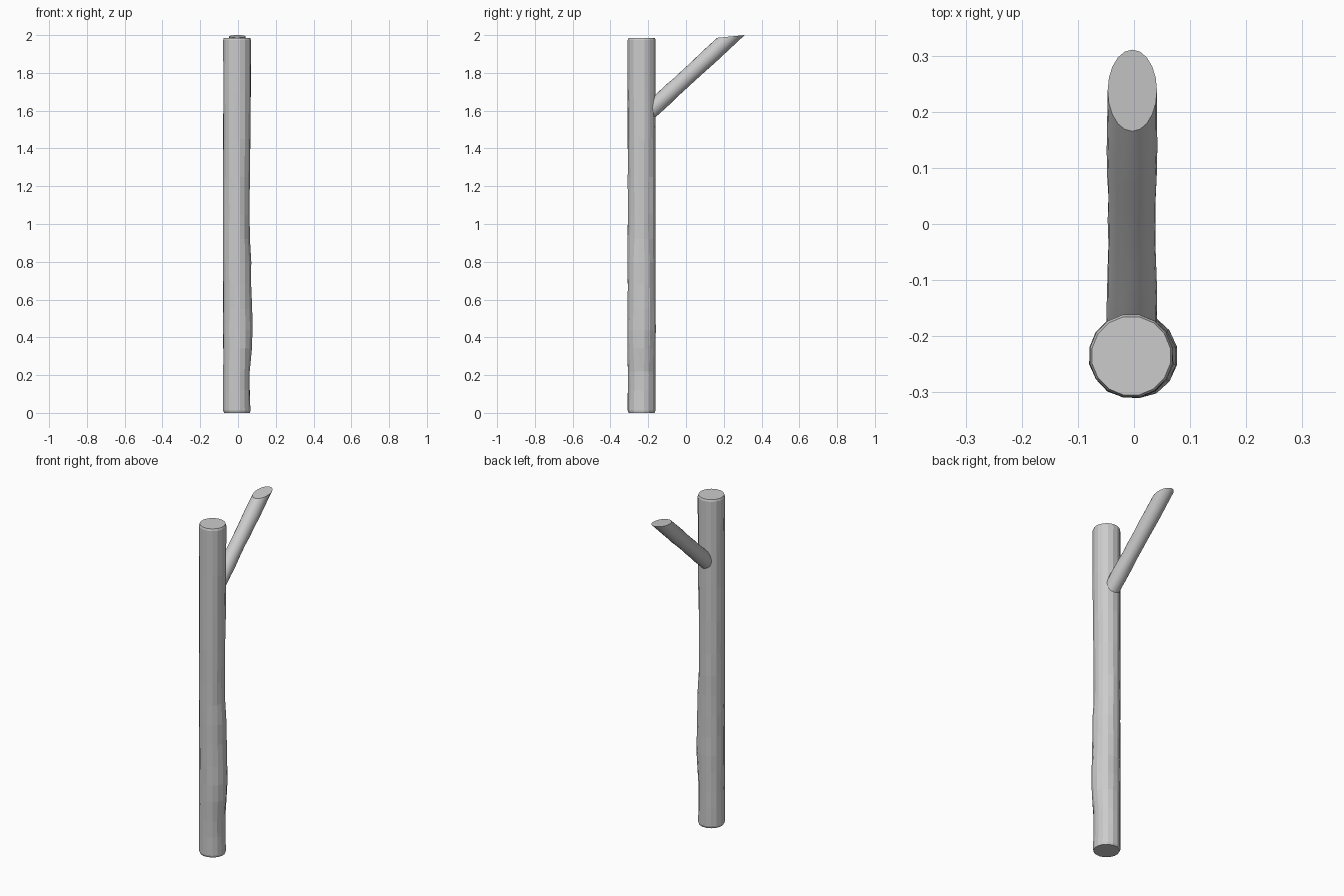
import bpy, bmesh, random
from math import sin, cos, pi
from mathutils import Vector

if "Cube" in bpy.data.objects:
    bpy.data.objects.remove(bpy.data.objects["Cube"])

random.seed(4)


def loft(name, rings):
    """Skin a list of vertex rings and cap both ends."""
    bm = bmesh.new()
    loops = [[bm.verts.new(p) for p in ring] for ring in rings]
    n = len(loops[0])
    for a, b in zip(loops, loops[1:]):
        for i in range(n):
            j = (i + 1) % n
            bm.faces.new((a[i], a[j], b[j], b[i]))
    bm.faces.new(loops[0][::-1])
    bm.faces.new(loops[-1])
    bmesh.ops.recalc_face_normals(bm, faces=bm.faces)
    mesh = bpy.data.meshes.new(name)
    bm.to_mesh(mesh)
    bm.free()
    obj = bpy.data.objects.new(name, mesh)
    bpy.context.collection.objects.link(obj)
    return obj


# Trunk: faceted log with bevelled ends; third value pushes the +x side in or out
SIDES = 16
CX, CY = -0.005, -0.235
profile = [
    (0.0, 0.070, 0.0), (0.012, 0.075, -0.003), (0.12, 0.075, -0.008),
    (0.22, 0.075, -0.007), (0.34, 0.075, 0.004), (0.44, 0.075, 0.010),
    (0.55, 0.075, 0.007), (0.68, 0.075, 0.001), (0.80, 0.075, 0.001),
    (0.92, 0.075, -0.007), (1.05, 0.075, -0.009), (1.25, 0.075, -0.007),
    (1.45, 0.075, -0.003), (1.70, 0.075, -0.001), (1.974, 0.075, 0.0),
    (1.986, 0.071, 0.0),
]
trunk_rings = []
for z, r, push in profile:
    ring = []
    rough = 0.0015 if 0.1 < z < 1.8 else 0.0
    for i in range(SIDES):
        a = 2 * pi * (i + 0.5) / SIDES
        rr = r + push * max(0, cos(a)) ** 1.5 + random.uniform(-rough, rough)
        ring.append((CX + rr * cos(a), CY + rr * sin(a), z))
    trunk_rings.append(ring)
loft("trunk", trunk_rings)

# Branch: slanted round limb, rooted in the trunk, sawn off nearly level
start, end = Vector((-0.004, -0.205, 1.585)), Vector((-0.003, 0.238, 1.993))
axis = (end - start).normalized()
side = Vector((1, 0, 0))
up = axis.cross(side).normalized()
cut_normal = Vector((0, -0.1, 1)).normalized()
N, STEPS = 20, 9
branch_rings = []
for s in range(STEPS + 1):
    t = s / STEPS
    centre = start.lerp(end, t * 0.86)
    r = 0.0435 + 0.001 * sin(t * 9)
    ring = []
    for i in range(N):
        a = 2 * pi * i / N
        rr = r + (random.uniform(-0.0012, 0.0012) if s < STEPS else 0)
        p = centre + side * rr * cos(a) + up * rr * sin(a)
        if s == STEPS:
            # slide along the limb onto the saw-cut plane
            p += axis * ((end - p).dot(cut_normal) / axis.dot(cut_normal))
        ring.append(p)
    branch_rings.append(ring)
branch = loft("branch", branch_rings)
bpy.context.view_layer.objects.active = branch
branch.select_set(True)
bpy.ops.object.shade_smooth_by_angle(angle=0.6)
